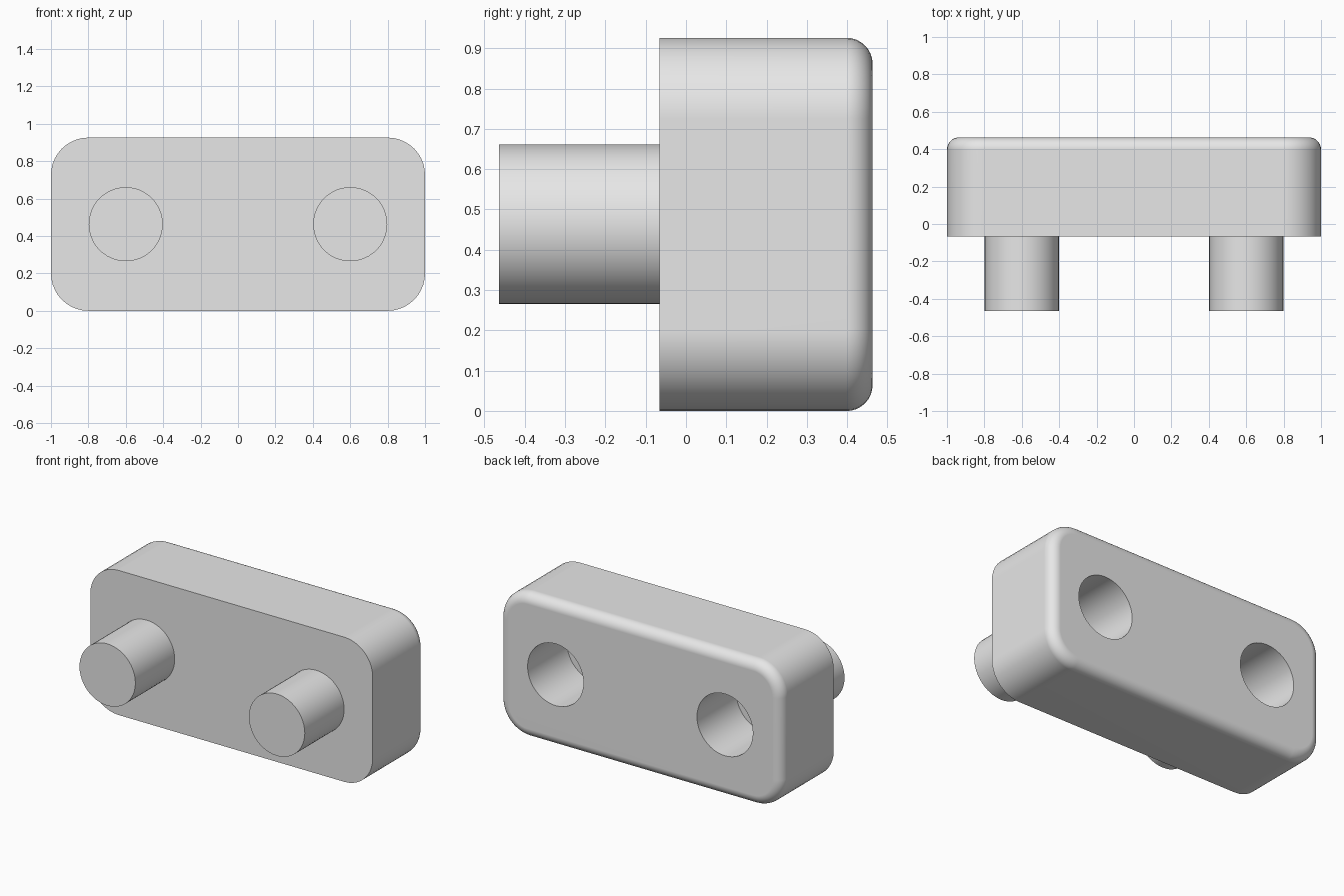
import bpy
import bmesh
from math import cos, sin, pi, radians

cube = bpy.data.objects.get("Cube")
if cube:
    bpy.data.objects.remove(cube, do_unlink=True)

MID_Z = 0.463
FRONT, BACK = -0.066, 0.463
PEG_X, PEG_R, PEG_LEN = 0.6, 0.198, 0.398
CORNER, FILLET = 0.2, 0.065

grey = bpy.data.materials.new("light grey")
grey.use_nodes = True
grey.diffuse_color = (0.8, 0.8, 0.8, 1)
grey.node_tree.nodes["Principled BSDF"].inputs["Base Color"].default_value = (0.8, 0.8, 0.8, 1)


def loft(name, rings):
    """Skin closed rings of points and cap both ends."""
    bm = bmesh.new()
    loops = [[bm.verts.new(p) for p in ring] for ring in rings]
    n = len(loops[0])
    for a, b in zip(loops, loops[1:]):
        for i in range(n):
            j = (i + 1) % n
            bm.faces.new((a[i], a[j], b[j], b[i]))
    bm.faces.new(loops[0])
    bm.faces.new(loops[-1])
    bmesh.ops.recalc_face_normals(bm, faces=bm.faces)
    mesh = bpy.data.meshes.new(name)
    bm.to_mesh(mesh)
    bm.free()
    mesh.materials.append(grey)
    obj = bpy.data.objects.new(name, mesh)
    bpy.context.collection.objects.link(obj)
    return obj


def rounded_ring(y, inset, steps=10):
    """Rounded rectangle outline, shrunk by inset."""
    r = CORNER - inset
    pts = []
    for k, (sx, sz) in enumerate([(1, 1), (-1, 1), (-1, -1), (1, -1)]):
        for i in range(steps + 1):
            a = (k + i / steps) * pi / 2
            pts.append((sx * (1 - CORNER) + r * cos(a), y,
                        MID_Z + sz * (MID_Z - CORNER) + r * sin(a)))
    return pts


def cylinder(name, x, y0, y1, sides=48):
    def ring(y):
        return [(x + PEG_R * cos(2 * pi * i / sides), y,
                 MID_Z + PEG_R * sin(2 * pi * i / sides)) for i in range(sides)]
    return loft(name, [ring(y0), ring(y1)])


def smooth(obj):
    bpy.ops.object.select_all(action='DESELECT')
    obj.select_set(True)
    bpy.context.view_layer.objects.active = obj
    bpy.ops.object.shade_smooth_by_angle(angle=radians(35))
    mod = obj.modifiers.new("clean shading", 'WEIGHTED_NORMAL')
    mod.keep_sharp = True


# Body: rounded block with a fillet round the back face
rings = [rounded_ring(FRONT, 0)]
for i in range(9):
    a = i / 8 * pi / 2
    rings.append(rounded_ring(BACK - FILLET + FILLET * sin(a), FILLET * (1 - cos(a))))
body = loft("body", rings)

# Blind sockets in the back, in line with the pegs
for x in (-PEG_X, PEG_X):
    cutter = cylinder("socket_cutter", x, BACK - PEG_LEN, BACK + 0.1)
    cutter.hide_render = True
    mod = body.modifiers.new("socket", 'BOOLEAN')
    mod.operation = 'DIFFERENCE'
    mod.solver = 'EXACT'
    mod.object = cutter
    bpy.context.view_layer.objects.active = body
    bpy.ops.object.modifier_apply(modifier=mod.name)
    bpy.data.objects.remove(cutter, do_unlink=True)
smooth(body)

# Pegs on the front
for side, x in (("right", -PEG_X), ("left", PEG_X)):
    smooth(cylinder(side + "_peg", x, FRONT - PEG_LEN, FRONT))
